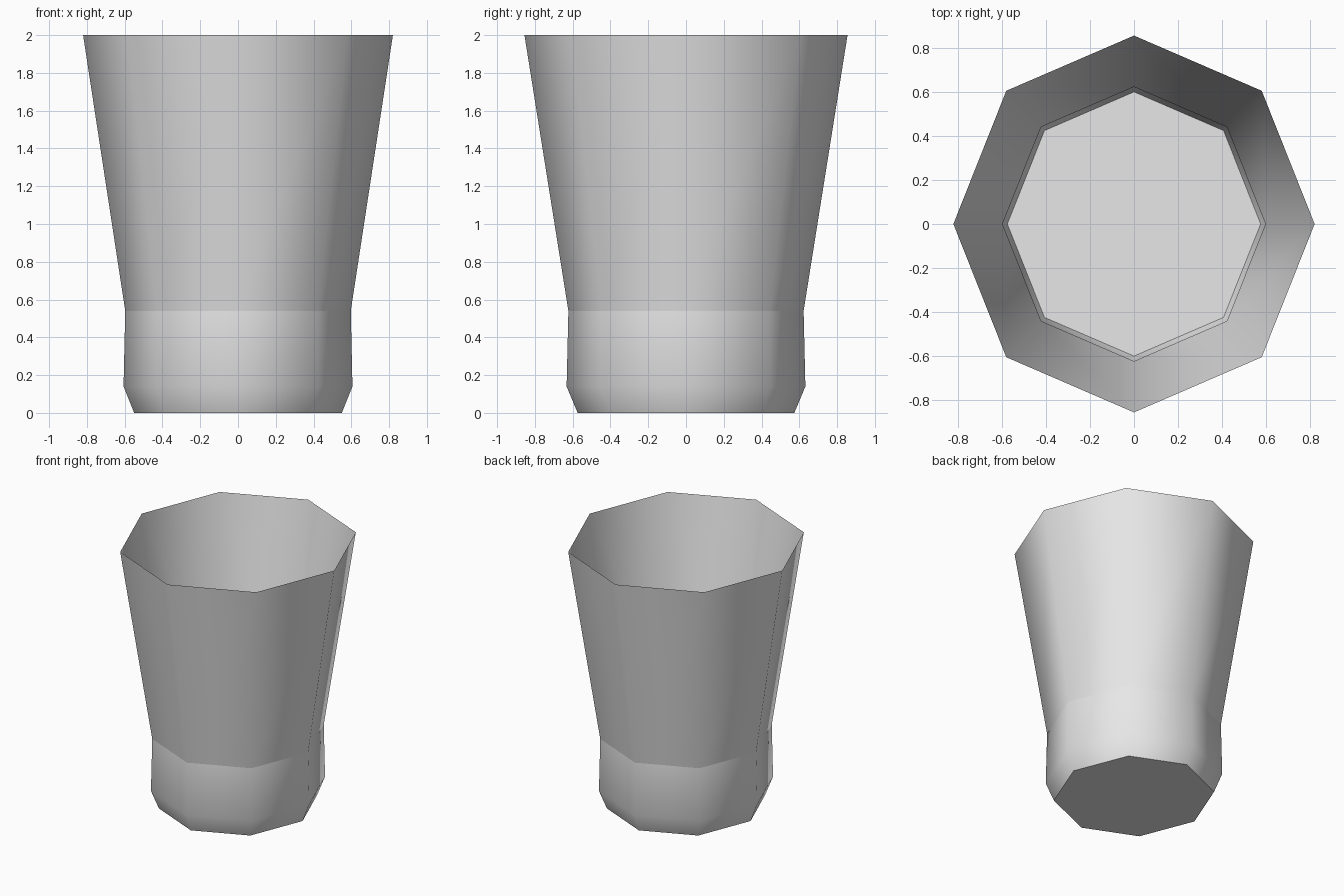
import bpy, bmesh, math

if "Cube" in bpy.data.objects:
    bpy.data.objects.remove(bpy.data.objects["Cube"])

SIDES = 8
Y_SCALE = 1.043  # slightly deeper than wide

grey = bpy.data.materials.new("light grey")
grey.diffuse_color = (0.8, 0.8, 0.8, 1)
grey.use_nodes = True
grey.node_tree.nodes["Principled BSDF"].inputs["Base Color"].default_value = grey.diffuse_color


def lathe(name, profile, cap_bottom=False):
    """Sweep (radius, z) points into an eight-sided shell."""
    bm = bmesh.new()
    rings = []
    for r, z in profile:
        rings.append([bm.verts.new((r * math.cos(2 * math.pi * i / SIDES),
                                    r * Y_SCALE * math.sin(2 * math.pi * i / SIDES), z))
                      for i in range(SIDES)])
    for a, b in zip(rings, rings[1:]):
        for i in range(SIDES):
            j = (i + 1) % SIDES
            bm.faces.new((a[i], a[j], b[j], b[i])).smooth = True
    if cap_bottom:
        bm.faces.new(rings[0][::-1])
        for e in bm.edges:
            if all(v in rings[0] for v in e.verts):
                e.smooth = False
    me = bpy.data.meshes.new(name)
    bm.to_mesh(me)
    bm.free()
    me.materials.append(grey)
    ob = bpy.data.objects.new(name, me)
    bpy.context.collection.objects.link(ob)
    return ob


# flared upper wall, open at the top
lathe("upper_wall", [(0.597, 0.54), (0.82, 2.0)])

# base with chamfered foot and flat underside
lathe("base", [(0.55, 0.0), (0.606, 0.14), (0.597, 0.54)], cap_bottom=True)

# raised inner floor
floor = lathe("inner_floor", [(0.575, 0.064)], cap_bottom=True)
floor.data.flip_normals()
